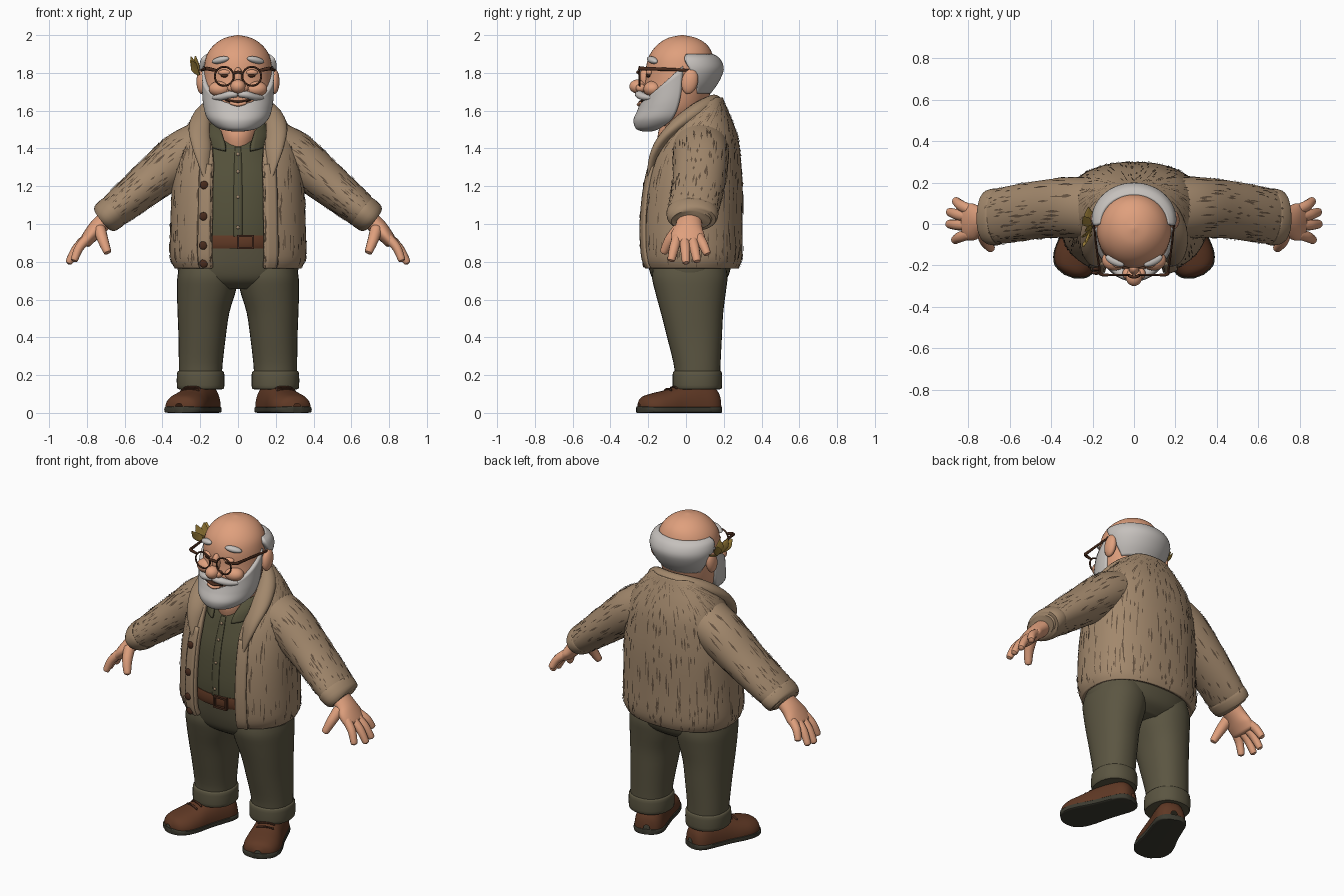
import bpy, bmesh, math, random
from mathutils import Vector

random.seed(4)
if "Cube" in bpy.data.objects:
    bpy.data.objects.remove(bpy.data.objects["Cube"])


def material(name, r, g, b):
    m = bpy.data.materials.new(name)
    m.use_nodes = True
    m.diffuse_color = (r, g, b, 1)
    bsdf = next(n for n in m.node_tree.nodes if n.type == "BSDF_PRINCIPLED")
    bsdf.inputs["Base Color"].default_value = (r, g, b, 1)
    bsdf.inputs["Roughness"].default_value = 0.8
    return m


SKIN = material("skin", .74, .35, .205)
HAIR = material("grey hair", .56, .53, .505)
WOOL = material("tan wool", .36, .245, .15)
STREAK = material("dark wool streak", .13, .085, .052)
CLOTH = material("olive trousers", .105, .092, .054)
SHIRT = material("olive shirt", .088, .082, .043)
LEATHER = material("brown leather", .115, .04, .018)
SOLE = material("dark sole", .045, .043, .03)
FRAME = material("dark brown", .065, .024, .012)
GOLD = material("gold leaf", .36, .23, .045)


def finish(name, verts, faces, mat, recalc=False, thick=0):
    me = bpy.data.meshes.new(name)
    me.from_pydata(verts, [], faces)
    if recalc:
        bm = bmesh.new()
        bm.from_mesh(me)
        bmesh.ops.recalc_face_normals(bm, faces=bm.faces)
        bm.to_mesh(me)
        bm.free()
    me.materials.append(mat)
    me.shade_smooth()
    me.set_sharp_from_angle(angle=math.radians(45))
    ob = bpy.data.objects.new(name, me)
    bpy.context.collection.objects.link(ob)
    if thick:
        mod = ob.modifiers.new("thickness", "SOLIDIFY")
        mod.thickness, mod.offset = thick, -1


def spline(keys, t):
    """Smooth curve through rows of numbers."""
    n = len(keys)
    f = min(max(t, 0), 1) * (n - 1)
    i = min(int(f), n - 2)
    f -= i
    a, b, c, d = (keys[min(max(i + j, 0), n - 1)] for j in (-1, 0, 1, 2))
    return [q + .5 * f * (r - p + f * (2 * p - 5 * q + 4 * r - s + f * (3 * (q - r) + s - p)))
            for p, q, r, s in zip(a, b, c, d)]


def spow(v, p):
    return math.copysign(abs(v) ** p, v)


def ring(k, a, off=0, p=1):
    """Point on a level oval; k = z, rx, y centre, ry, x centre."""
    cx = k[4] if len(k) > 4 else 0
    return Vector((cx + (k[1] + off) * spow(math.sin(a), p),
                   k[2] - (k[3] + off) * spow(math.cos(a), p), k[0]))


def body(keys, p=1):
    """Stacked ovals; a sixth number is the half angle left open at the front."""
    def fn(u, t, off=0):
        k = spline(keys, t)
        a0 = math.radians(k[5]) if len(k) > 5 else 0
        return ring(k, a0 + u * 2 * (math.pi - a0), off, p)
    return fn


def sweep(keys, ref=(0, 1, 0), rounded=True):
    """Oval tube; keys = x, y, z, radius along ref, radius across."""
    ref = Vector(ref)

    def fn(u, t, off=0):
        k = spline(keys, t)
        d = (Vector(spline(keys, t + .01)[:3]) - Vector(spline(keys, t - .01)[:3])).normalized()
        b = (ref - d * ref.dot(d)).normalized()
        e = max(0, abs(t - .5) - .38) / .12
        s = math.sqrt(max(.01, 1 - e * e)) if rounded else 1
        a = u * math.tau
        return (Vector(k[:3]) + b * ((k[3] + off) * s * math.cos(a))
                + d.cross(b) * ((k[4] + off) * s * math.sin(a)))
    return fn


def loft(name, fn, mat, nu=32, nv=20, closed=True, thick=0, flip=1):
    cols = nu if closed else nu + 1
    verts = [fn(i / nu, j / nv) for j in range(nv + 1) for i in range(cols)]
    for v in verts:
        v.x *= flip
    faces = [(j * cols + i, j * cols + (i + 1) % cols,
              (j + 1) * cols + (i + 1) % cols, (j + 1) * cols + i)
             for j in range(nv) for i in range(nu)]
    if closed:
        faces += [tuple(range(cols)), tuple(range(nv * cols, (nv + 1) * cols))]
    elif flip < 0:
        faces = [f[::-1] for f in faces]
    finish(name, verts, faces, mat, closed, thick)


def ball(name, loc, scale, mat, rot=(0, 0, 0)):
    bpy.ops.mesh.primitive_uv_sphere_add(segments=24, ring_count=14, location=loc, rotation=rot)
    ob = bpy.context.object
    ob.name, ob.scale = name, scale
    ob.data.materials.append(mat)
    ob.data.shade_smooth()


def streaks(name, fn, count, t0, du, flip=1):
    """Thin slivers of dark yarn lying on a knitted surface."""
    verts, faces = [], []
    for i in range(count):
        u, t = random.uniform(.02, .98), random.uniform(t0, .93)
        h, w = random.uniform(.014, .05), du * random.uniform(.6, 1.3)
        for uu, tt in ((u, t - h), (u + w, t), (u, t + h), (u - w, t)):
            v = fn(uu, min(max(tt, 0), 1), .004)
            v.x *= flip
            verts.append(v)
        faces.append(tuple(range(4 * i, 4 * i + 4))[::flip])
    finish(name, verts, faces, STREAK)


# Cardigan, collar and button bands
cardigan = body([(.765, .335, .03, .25, 0, 21), (.83, .36, .028, .27, 0, 20), (1, .358, .025, .275, 0, 20),
                 (1.2, .35, .035, .265, 0, 20), (1.35, .33, .05, .24, 0, 21), (1.46, .3, .07, .205, 0, 27),
                 (1.55, .25, .08, .165, 0, 45), (1.62, .19, .095, .12, 0, 75), (1.67, .13, .12, .075, 0, 115)], .87)
loft("cardigan", cardigan, WOOL, 64, 40, False, .025)
streaks("cardigan_streaks", cardigan, 560, .04, .0026)
half = [(.165, -.2, 1.22, .014, .025), (.19, -.155, 1.39, .026, .05), (.205, -.065, 1.51, .034, .056),
        (.175, .045, 1.59, .042, .05), (.10, .125, 1.635, .042, .042)]
path = half + [(0, .15, 1.645, .04, .04)] + [(-k[0],) + k[1:] for k in half[::-1]]
loft("shawl_collar", sweep(path, (0, 0, 1)), WOOL, 20, 60)
for s, side in ((1, "left"), (-1, "right")):
    loft(side + "_button_band", lambda u, t: cardigan(.002 + u * .035, t * .47, .012), WOOL, 4, 20, False, .02, s)
for i in range(4):
    ball("cardigan_button", cardigan(.98, .07 + i * .103, .014), (.022, .01, .022), FRAME)

# Shirt, collar, placket, belt
shirt = body([(.85, .30, .02, .232), (1, .30, .02, .245), (1.2, .295, .03, .235), (1.34, .25, .035, .20),
              (1.42, .18, .02, .155), (1.46, .12, .015, .115)])
loft("shirt", shirt, SHIRT, 40)
loft("shirt_placket", lambda u, t: shirt((u - .5) * .024, .1 + t * .66, .005), SHIRT, 3, 16, False, .006)
for i in range(4):
    ball("shirt_button", shirt(0, .18 + i * .16, .008), (.009, .006, .009), WOOL)


def shirt_collar(u, t):
    k = spline([(1.43, .17, -.005, .18), (1.49, .165, 0, .155), (1.54, .135, .01, .115)], t)
    a0 = .42 - .12 * t + .5 * t * t
    a = a0 + u * 2 * (math.pi - a0)
    return ring(k, a) - Vector((0, 0, .045 * math.cos(a)))


loft("shirt_collar", shirt_collar, SHIRT, 40, 8, False, .014)
loft("belt", body([(.87, .308, .02, .244), (.89, .312, .02, .25), (.92, .312, .02, .25), (.94, .308, .02, .246)]),
     LEATHER, 48, 6)
for x, z, w, h in ((.04, .937, .045, .006), (.04, .873, .045, .006), (0, .905, .006, .036), (.08, .905, .006, .036)):
    bpy.ops.mesh.primitive_cube_add(size=2, location=(x, -.233, z))
    bpy.context.object.name = "belt_buckle"
    bpy.context.object.scale = (w, .008, h)
    bpy.context.object.data.materials.append(FRAME)

# Trousers
loft("trouser_hips", body([(.655, .2, .02, .13), (.7, .295, .02, .19), (.77, .32, .02, .218),
                           (.87, .305, .02, .235), (.9, .3, .02, .235)], .9), CLOTH, 40)
leg = body([(.14, .113, .06, .12, .197), (.24, .115, .06, .122, .198), (.4, .125, .045, .145, .19),
            (.53, .137, .032, .165, .183), (.64, .155, .024, .187, .168), (.72, .16, .02, .2, .161),
            (.79, .145, .02, .19, .16)], .9)
cuff = body([(.125, .112, .06, .118, .198), (.135, .125, .06, .13, .198), (.21, .125, .06, .13, .198),
             (.222, .114, .06, .12, .198)], .9)
shoe_keys = [(-.135, .02, .03), (-.122, .06, .08), (-.08, .085, .12), (0, .09, .13), (.09, .095, .115),
             (.17, .106, .09), (.24, .105, .074), (.295, .078, .055), (.32, .02, .02)]


def foot(u, w, z):
    """Foot space to model space, with the toes turned out."""
    c, s = math.cos(.36), math.sin(.36)
    return Vector((.2 + u * s + w * c, .05 - u * c + w * s, z))


def shoe(u, t, off=0):
    k = spline(shoe_keys, t)
    a = u * math.pi
    return foot(k[0], (k[1] + off) * spow(math.cos(a), .8), .03 + (k[2] + off) * math.sin(a))


def sole(u, t):
    k = spline(shoe_keys, t)
    a = u * math.tau
    return foot(k[0] * 1.015, (k[1] + .005) * spow(math.cos(a), .3), .017 + .017 * spow(math.sin(a), .3))


# Sleeves and hands
sleeve = sweep([(.17, .07, 1.425, .15, .13), (.30, .08, 1.355, .147, .132), (.45, .07, 1.235, .14, .115),
                (.58, .05, 1.13, .137, .1), (.66, .035, 1.065, .132, .088), (.70, .03, 1.033, .115, .075)],
               rounded=False)
sleeve_cuff = sweep([(.65, .035, 1.073, .115, .075), (.66, .035, 1.065, .137, .09), (.705, .03, 1.03, .13, .085),
                     (.72, .03, 1.018, .1, .062)], rounded=False)
palm = sweep([(.67, .02, 1.05, .06, .05), (.74, .015, .985, .072, .046), (.78, .01, .94, .09, .04),
              (.82, .01, .89, .085, .031)])
fingers = [(.065, .865, .115, .835), (.03, .897, .06, .795), (-.008, .9, .0, .787), (-.045, .87, -.08, .8)]

for s, side in ((1, "left"), (-1, "right")):
    loft(side + "_trouser_leg", leg, CLOTH, flip=s)
    loft(side + "_trouser_cuff", cuff, CLOTH, 32, 10, flip=s)
    loft(side + "_shoe", shoe, LEATHER, 24, 28, False, flip=s)
    loft(side + "_sole", sole, SOLE, 24, 28, flip=s)
    for t in (.5, .55, .6):
        lace = [tuple(shoe(.36 + .07 * i, t, .002)) + (.006, .006) for i in range(5)]
        loft(side + "_lace", sweep(lace), FRAME, 8, 10, flip=s)
    loft(side + "_sleeve", sleeve, WOOL, 40, 28, flip=s)
    streaks(side + "_sleeve_streaks", sleeve, 210, .15, .006, s)
    loft(side + "_sleeve_cuff", sleeve_cuff, WOOL, 32, 10, flip=s)
    loft(side + "_palm", palm, SKIN, 24, 20, flip=s)
    for y0, x, y, z in fingers:
        mid = ((.785 + x) / 2 + .012, (y0 + y) / 2, (.935 + z) / 2 + .008, .026, .024)
        loft(side + "_finger", sweep([(.785, y0, .935, .027, .027), mid, (x, y, z, .02, .019)]), SKIN, 12, 16, flip=s)
    thumb = [(.735, -.03, .98, .034, .034), (.715, -.085, .915, .029, .029), (.688, -.122, .842, .02, .02)]
    loft(side + "_thumb", sweep(thumb, (1, 0, 0)), SKIN, 12, 16, flip=s)

# Neck and head
loft("neck", body([(1.38, .08, -.02, .11), (1.46, .1, -.02, .13), (1.54, .12, -.01, .125), (1.64, .13, 0, .13)]), SKIN)
loft("head", body([(1.52, .10, -.06, .12), (1.60, .155, -.06, .155), (1.68, .175, -.05, .175), (1.76, .18, -.035, .18),
                   (1.84, .178, -.03, .18), (1.90, .163, -.025, .165), (1.95, .125, -.02, .13),
                   (1.985, .07, -.02, .075), (2, .004, -.02, .004)]), SKIN, 40, 36)
hair = body([(1.69, .155, .005, .125, 0, 115), (1.75, .186, .015, .158, 0, 105), (1.82, .205, .02, .18, 0, 90),
             (1.875, .195, .01, .17, 0, 84), (1.9, .165, 0, .143, 0, 90)])
loft("back_hair", hair, HAIR, 40, 16, False, .035)


def beard(u, t):
    k = spline([(1.49, .03, -.19, .04), (1.505, .1, -.165, .1), (1.55, .16, -.115, .163), (1.6, .185, -.08, .178),
                (1.635, .192, -.062, .182)], t)
    a = math.radians(210) * (u - .5)
    return ring(k, a) + Vector((0, 0, .16 * t ** 5 * (1 - math.cos(a))))


loft("beard", beard, HAIR, 40, 30, False, .03)
loft("mouth", sweep([(-.07, -.222, 1.658, .012, .006), (0, -.238, 1.645, .014, .008), (.07, -.222, 1.658, .012, .006)]),
     FRAME, 12, 16)
loft("lower_lip", sweep([(-.045, -.237, 1.642, .012, .008), (0, -.247, 1.632, .014, .01),
                         (.045, -.237, 1.642, .012, .008)]), SKIN, 12, 16)
ball("nose", (0, -.255, 1.728), (.04, .045, .037), SKIN)
ball("nose_bridge", (0, -.215, 1.775), (.025, .03, .055), SKIN)

for s, side in ((1, "left"), (-1, "right")):
    ball(side + "_nostril", (s * .034, -.24, 1.72), (.022, .026, .022), SKIN)
    ball(side + "_cheek", (s * .095, -.175, 1.715), (.06, .05, .042), SKIN)
    ball(side + "_eye", (s * .07, -.196, 1.785), (.022, .015, .009), FRAME)
    ball(side + "_eyelid", (s * .07, -.193, 1.802), (.036, .02, .016), SKIN)
    ball(side + "_eyebrow", (s * .093, -.178, 1.868), (.05, .022, .018), HAIR, (0, s * .2, s * .45))
    ball(side + "_ear", (s * .193, .02, 1.755), (.027, .043, .068), SKIN, (-.2, 0, 0))
    loft(side + "_moustache", sweep([(0, -.245, 1.687, .022, .016), (.045, -.245, 1.684, .024, .02),
                                     (.09, -.22, 1.672, .02, .018), (.135, -.178, 1.668, .012, .01)]),
         HAIR, 14, 20, flip=s)
    # Round spectacles
    bpy.ops.mesh.primitive_torus_add(location=(s * .073, -.246, 1.782), rotation=(math.pi / 2, 0, 0),
                                     major_radius=.05, minor_radius=.005, major_segments=32, minor_segments=8)
    rim = bpy.context.object
    rim.name = side + "_spectacle_rim"
    rim.data.materials.append(FRAME)
    rim.data.shade_smooth()
    loft(side + "_spectacle_arm", sweep([(.11, -.246, 1.812, .008, .006), (.16, -.243, 1.822, .01, .008),
                                         (.168, -.21, 1.822, .01, .006), (.185, -.08, 1.818, .008, .005),
                                         (.198, .04, 1.812, .007, .005)], (0, 0, 1)), FRAME, 10, 30, flip=s)
loft("spectacle_bridge", sweep([(-.03, -.248, 1.797, .007, .007), (0, -.256, 1.804, .008, .008),
                                (.03, -.248, 1.797, .007, .007)]), FRAME, 10, 12)

# Leaf sprig tucked at the right temple
loft("sprig_stem", sweep([(-.2, .05, 1.77, .006, .006), (-.208, -.02, 1.80, .006, .006),
                          (-.235, -.09, 1.85, .006, .006)], (0, 0, 1)), GOLD, 8, 12)
for x, y, z in ((-.245, -.11, 1.865), (-.25, -.06, 1.887), (-.225, -.015, 1.89), (-.245, .035, 1.87), (-.22, .08, 1.83)):
    base = (-.208, -.02 + y * .3, 1.79)
    mid = tuple((a + b) / 2 for a, b in zip(base, (x - .01, y, z)))
    loft("sprig_leaf", sweep([base + (.007, .004), mid + (.024, .004), (x, y, z, .003, .003)], (.7, .7, 0), False),
         GOLD, 10, 10)
